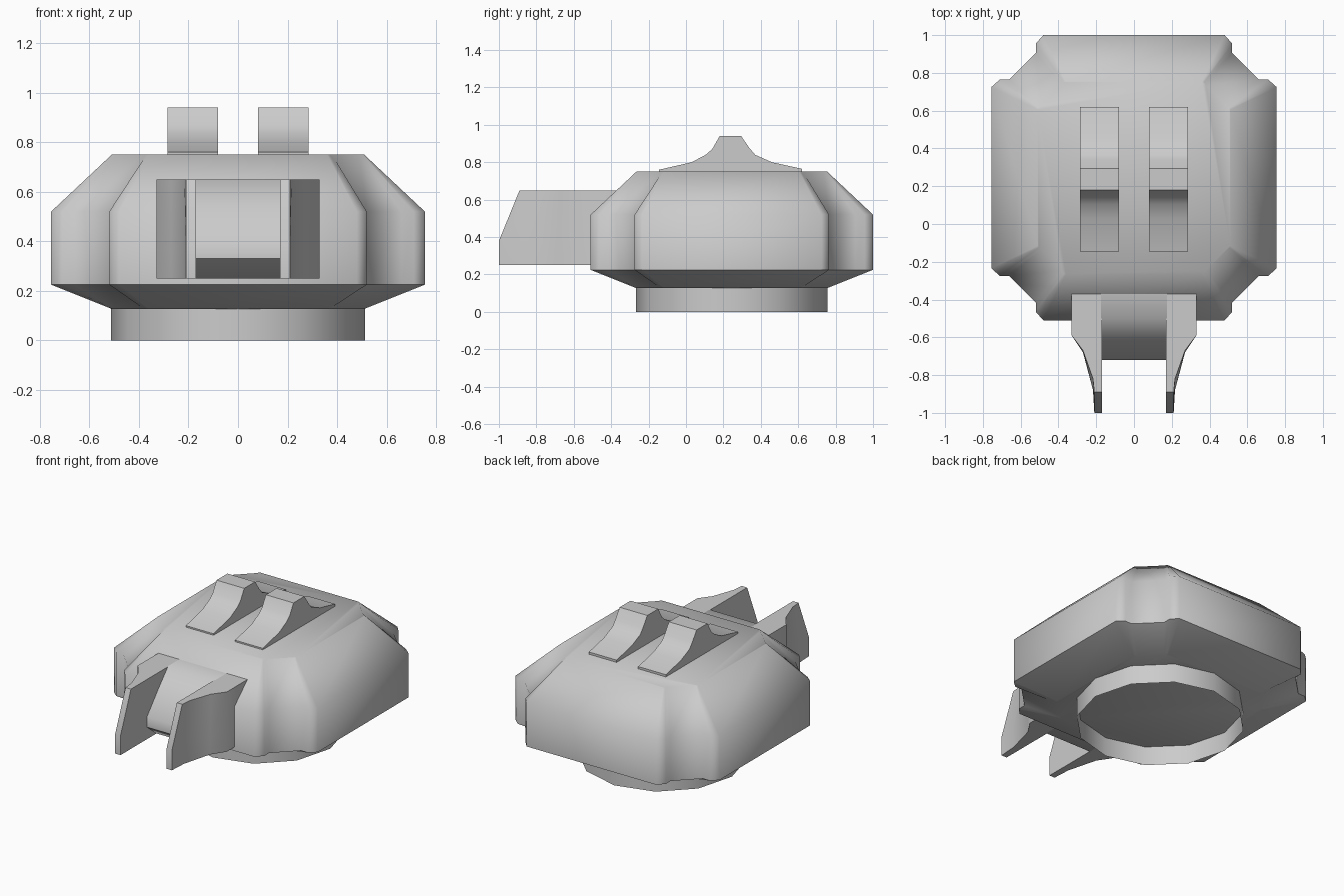
import bpy, bmesh, math

if "Cube" in bpy.data.objects:
    bpy.data.objects.remove(bpy.data.objects["Cube"])

CY = 0.245  # y of the turret axis


def finish(bm, name, angle=50):
    bmesh.ops.recalc_face_normals(bm, faces=bm.faces[:])
    me = bpy.data.meshes.new(name)
    bm.to_mesh(me)
    bm.free()
    ob = bpy.data.objects.new(name, me)
    bpy.context.collection.objects.link(ob)
    bpy.ops.object.select_all(action='DESELECT')
    ob.select_set(True)
    bpy.context.view_layer.objects.active = ob
    bpy.ops.object.shade_smooth_by_angle(angle=math.radians(angle))
    return ob


def loft(name, rings, angle=50, caps=True):
    """Skin a stack of equal-length point rings and cap the ends."""
    bm = bmesh.new()
    vs = [[bm.verts.new(p) for p in r] for r in rings]
    n = len(vs[0])
    for a, b in zip(vs, vs[1:]):
        for i in range(n):
            j = (i + 1) % n
            bm.faces.new((a[i], a[j], b[j], b[i]))
    if caps:
        bm.faces.new(vs[0][::-1])
        bm.faces.new(vs[-1])
    return finish(bm, name, angle)


def four_fold(corner, z):
    """Repeat one corner outline around the turret axis."""
    pts = []
    for k in range(4):
        for x, y in corner:
            for _ in range(k):
                x, y = -y, x
            pts.append((x, y + CY, z))
    return pts


def extrude_x(name, profile, x0, x1, angle=50):
    return loft(name, [[(x, y, z) for y, z in profile] for x in (x0, x1)], angle)


# turret body with recessed corners that fade out at top and bottom
wide = [(.755, .48), (.71, .52), (.66, .52), (.52, .66), (.52, .71), (.48, .755)]
tight = [(.51, .36), (.505, .37), (.49, .38), (.38, .49), (.37, .505), (.36, .51)]
loft("turret_body", [four_fold(tight, .127), four_fold(wide, .225),
                     four_fold(wide, .52), four_fold(tight, .75)])

# open twelve-sided base ring
circle = [(.512 * math.cos(math.tau * i / 12), .512 * math.sin(math.tau * i / 12) + CY)
          for i in range(12)]
loft("base_ring", [[(x, y, z) for x, y in circle] for z in (0, .13)], caps=False)

# two raised humps on the roof
hump = [(-.145, .745), (-.145, .76), (.03, .80), (.105, .84), (.14, .87), (.18, .94),
        (.295, .94), (.34, .875), (.37, .84), (.46, .80), (.62, .765), (.62, .745)]
for side, s in (("left", -1), ("right", 1)):
    extrude_x("roof_hump_" + side, hump, s * .08, s * .285)

# gun mount block between the cheeks
block = [(-.30, .25), (-.62, .25), (-.72, .33), (-.72, .40), (-.60, .54), (-.50, .65), (-.30, .65)]
extrude_x("mount_block", block, -.175, .175)

# tapered cheeks, raked back at the top of the tip
plan = [(.17, -.30), (.17, -1.0), (.21, -1.0), (.217, -.88), (.27, -.68), (.33, -.59), (.33, -.30)]
top_y = [-.30, -.89, -.89, -.82, -.67, -.59, -.30]
for side, s in (("left", -1), ("right", 1)):
    low = [[(s * x, y, z) for x, y in plan] for z in (.25, .38)]
    top = [(s * x, ty, .65) for (x, y), ty in zip(plan, top_y)]
    loft("mount_cheek_" + side, low + [top], 40)
